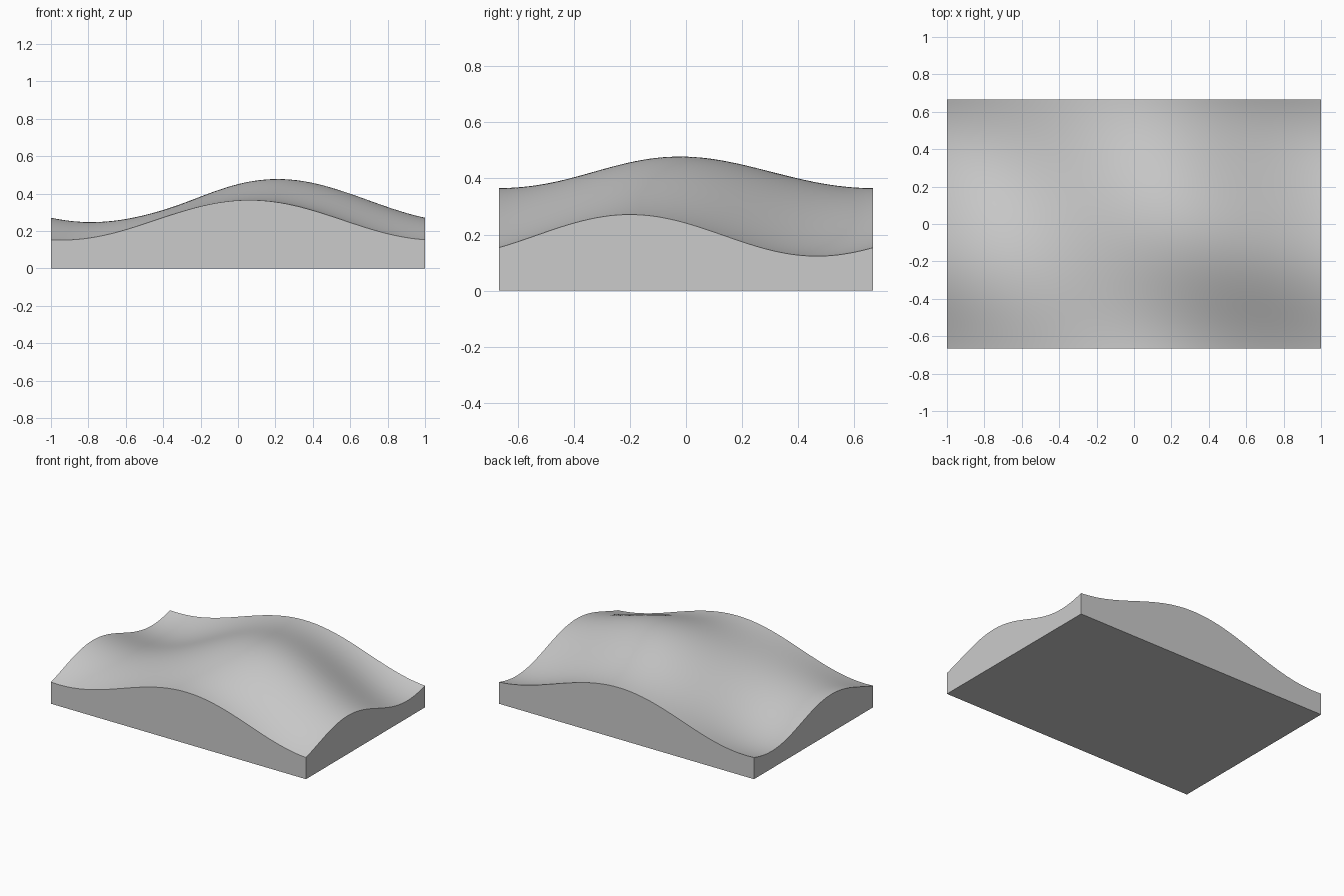
import bpy, bmesh
from math import pi, sin, cos, radians
from mathutils import Matrix

LENGTH, WIDTH = 2.0, 4 / 3

cube = bpy.data.objects.get("Cube")
if cube:
    bpy.data.objects.remove(cube, do_unlink=True)


def material(name, rgb):
    mat = bpy.data.materials.new(name)
    mat.use_nodes = True
    colour = (*rgb, 1.0)
    mat.diffuse_color = colour
    mat.node_tree.nodes["Principled BSDF"].inputs["Base Color"].default_value = colour
    return mat


def height(x, y):
    """One full wave along each side plus a diagonal ripple."""
    u, v = 2 * pi * x / LENGTH, 2 * pi * y / WIDTH
    return (0.302 + 0.105 * cos(u) + 0.05 * sin(u)
            + 0.0435 * cos(v) - 0.03 * sin(v) + 0.03 * sin(u + v))


# Wavy top sheet
bm = bmesh.new()
bmesh.ops.create_grid(bm, x_segments=96, y_segments=64, size=1.0,
                      matrix=Matrix.Diagonal((LENGTH / 2, WIDTH / 2, 1, 1)))
for vert in bm.verts:
    vert.co.z = height(vert.co.x, vert.co.y)

# Side walls dropped to the ground, closed by a flat base
rim = [e for e in bm.edges if e.is_boundary]
skirt = bmesh.ops.extrude_edge_only(bm, edges=rim)["geom"]
for vert in skirt:
    if isinstance(vert, bmesh.types.BMVert):
        vert.co.z = 0
bmesh.ops.contextual_create(bm, geom=[e for e in bm.edges if e.is_boundary])
bmesh.ops.recalc_face_normals(bm, faces=bm.faces)

mesh = bpy.data.meshes.new("wavy_block")
bm.to_mesh(mesh)
bm.free()
mesh.materials.append(material("light grey", (0.6, 0.6, 0.6)))
block = bpy.data.objects.new("wavy_block", mesh)
bpy.context.collection.objects.link(block)

# Smooth top with crisp rim
bpy.ops.object.select_all(action="DESELECT")
block.select_set(True)
bpy.context.view_layer.objects.active = block
bpy.ops.object.shade_smooth_by_angle(angle=radians(35))
